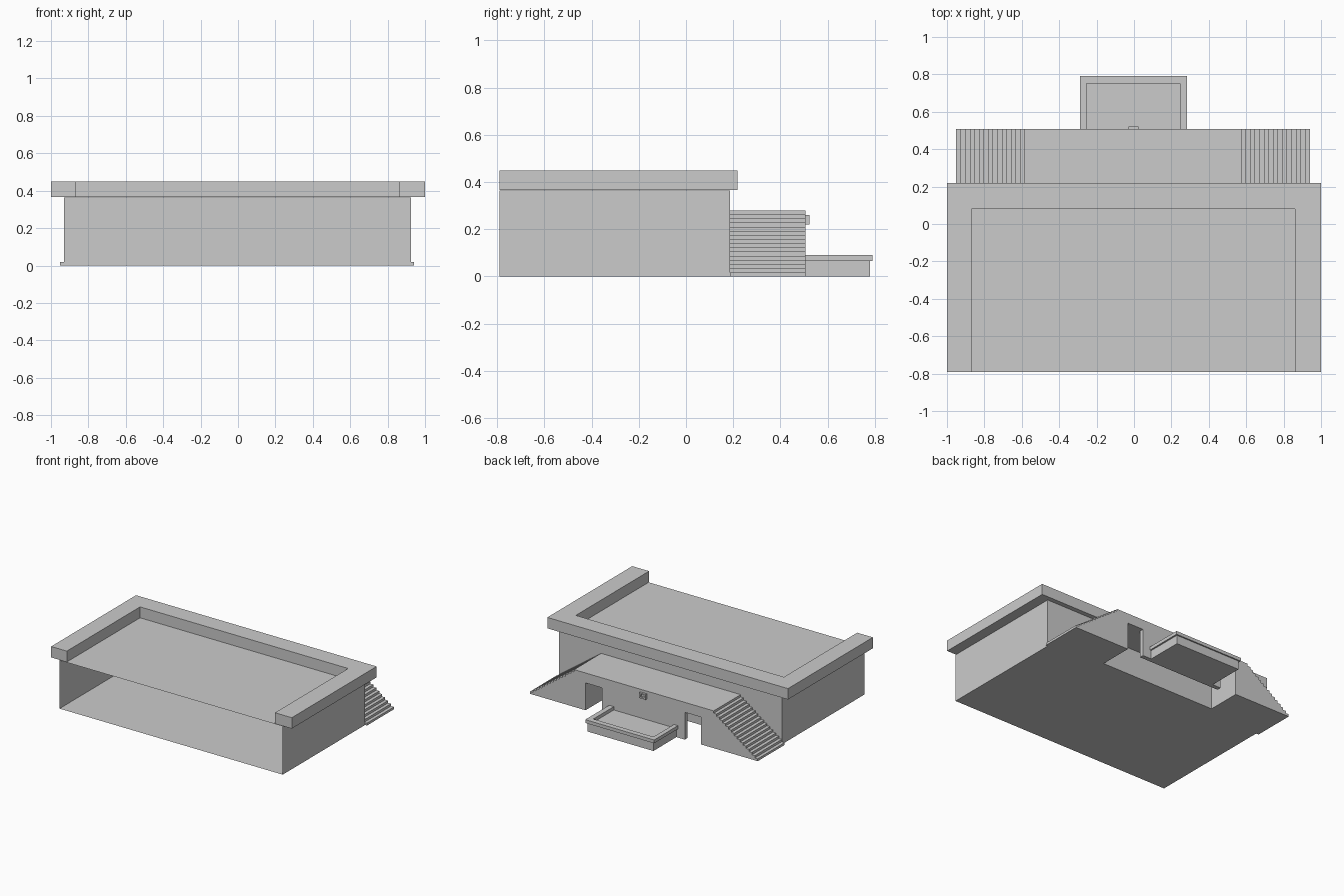
import bpy, bmesh

if "Cube" in bpy.data.objects:
    bpy.data.objects.remove(bpy.data.objects["Cube"])


def make(name, verts, faces):
    me = bpy.data.meshes.new(name)
    me.from_pydata(verts, [], faces)
    bm = bmesh.new()
    bm.from_mesh(me)
    bmesh.ops.recalc_face_normals(bm, faces=bm.faces)
    bm.to_mesh(me)
    bm.free()
    ob = bpy.data.objects.new(name, me)
    bpy.context.collection.objects.link(ob)
    return ob


def prism(name, pts, lo, hi, axis='z'):
    """Extrude a 2D outline along z (xy outline) or y (xz outline)."""
    place = (lambda p, t: (p[0], p[1], t)) if axis == 'z' else (lambda p, t: (p[0], t, p[1]))
    n = len(pts)
    verts = [place(p, t) for t in (lo, hi) for p in pts]
    faces = [tuple(range(n)), tuple(range(n, 2 * n))]
    faces += [(i, (i + 1) % n, n + (i + 1) % n, n + i) for i in range(n)]
    return make(name, verts, faces)


def rect(x0, x1, y0, y1):
    return [(x0, y0), (x1, y0), (x1, y1), (x0, y1)]


def u_shape(xo0, xo1, xi0, xi1, y_open, y_in, y_out):
    return [(xo0, y_open), (xi0, y_open), (xi0, y_in), (xi1, y_in),
            (xi1, y_open), (xo1, y_open), (xo1, y_out), (xo0, y_out)]


# Main hall: thin-walled shell, open at the front, roof deck as its lid
deck_z = 0.363
base = rect(-0.93, 0.925, -0.79, 0.187)
make("hall_shell",
     [(x, y, z) for z in (0, deck_z) for x, y in base],
     [(0, 1, 2, 3), (4, 5, 6, 7), (1, 2, 6, 5), (2, 3, 7, 6), (3, 0, 4, 7)])

# Roof parapet, U-shaped and open to the front
prism("roof_parapet", u_shape(-1, 1, -0.87, 0.86, -0.79, 0.08, 0.218), 0.366, 0.448)

# Rear block with a flight of steps down each side
steps, top_z, cx = 16, 0.28, -0.005
half_top, half_base = 0.58, 0.946
right = []
for i in range(steps):
    x = half_base - (half_base - half_top) * i / (steps - 1)
    right += [(x, top_z * i / steps), (x, top_z * (i + 1) / steps)]
outline = [(cx + x, z) for x, z in right] + [(cx - x, z) for x, z in reversed(right)]
block = prism("stair_block", outline, 0.187, 0.507, 'y')

# Passage behind the block's rear wall, with a doorway at each end
cutter = prism("passage_cutter",
               [(-0.48, 0.25), (0.48, 0.25), (0.48, 0.6), (0.345, 0.6),
                (0.345, 0.475), (-0.345, 0.475), (-0.345, 0.6), (-0.48, 0.6)],
               -0.1, 0.205)
cutter.hide_render = True
cutter.hide_viewport = True
mod = block.modifiers.new("passage", 'BOOLEAN')
mod.operation = 'DIFFERENCE'
mod.solver = 'EXACT'
mod.object = cutter

# Small framed opening on the rear wall
frame = u_shape(-0.03, 0.025, -0.018, 0.013, 0.22, 0.25, 0.26)
prism("vent_frame", frame, 0.507, 0.522, 'y')
prism("vent_sill", rect(-0.018, 0.013, 0.22, 0.23), 0.507, 0.522, 'y')

# Low rear platform with its own parapet
prism("platform_body", rect(-0.275, 0.272, 0.507, 0.78), 0, 0.065)
prism("platform_parapet", u_shape(-0.288, 0.284, -0.255, 0.245, 0.507, 0.75, 0.79), 0.065, 0.09)
